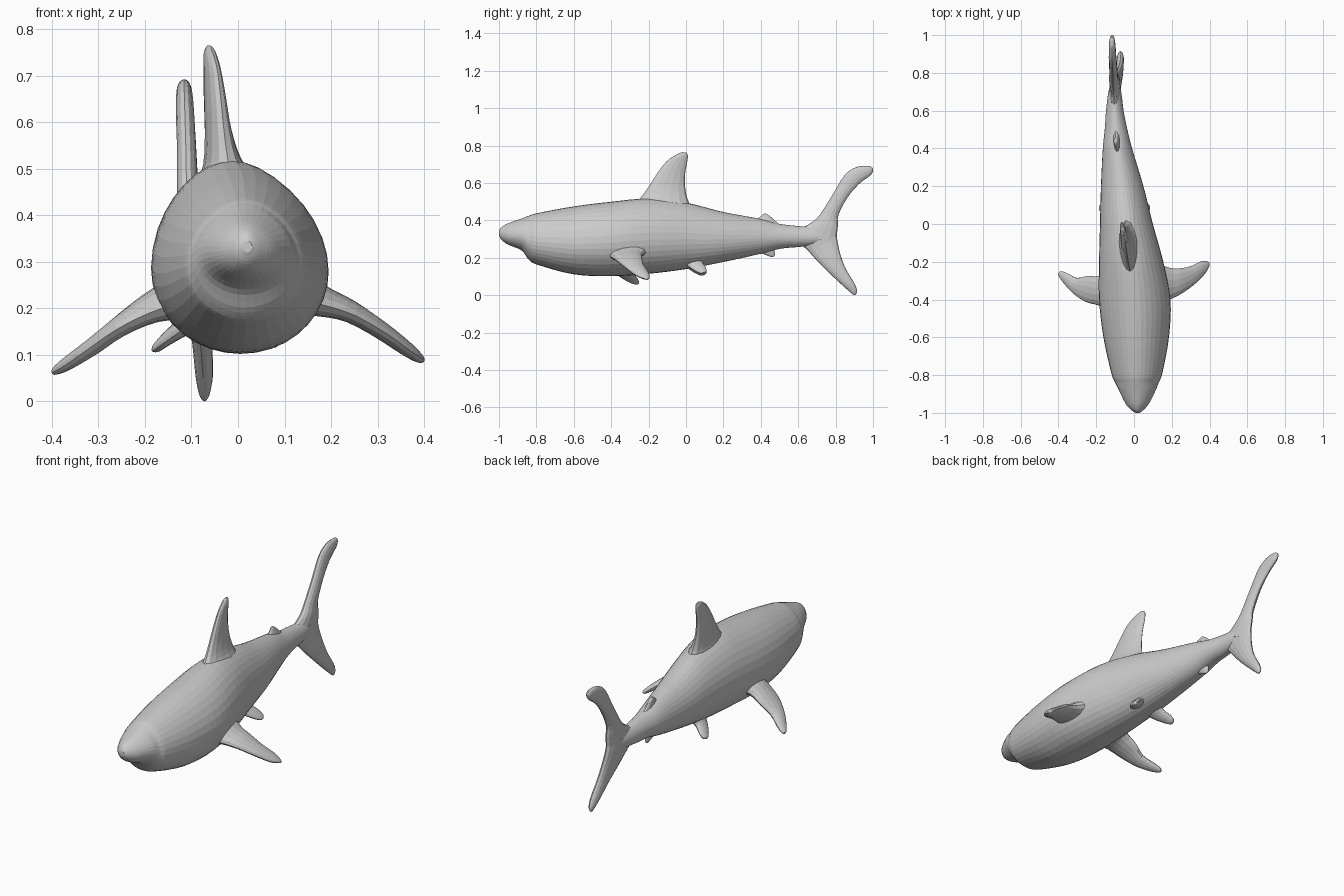
import bpy, bmesh, math
from mathutils import Vector


def catmull(rows, steps):
    """Smoothly interpolate rows of numbers."""
    out = []
    for i in range(len(rows) - 1):
        p0, p1, p2, p3 = (rows[max(i - 1, 0)], rows[i], rows[i + 1],
                          rows[min(i + 2, len(rows) - 1)])
        for k in range(steps):
            t = k / steps
            out.append([0.5 * (2 * b + (c - a) * t + (2 * a - 5 * b + 4 * c - d) * t * t
                               + (3 * b - a - 3 * c + d) * t ** 3)
                        for a, b, c, d in zip(p0, p1, p2, p3)])
    out.append(list(rows[-1]))
    return out


def loft(name, rings):
    bm = bmesh.new()
    vs = [[bm.verts.new(p) for p in ring] for ring in rings]
    n = len(vs[0])
    for a, b in zip(vs, vs[1:]):
        for i in range(n):
            j = (i + 1) % n
            bm.faces.new((a[i], a[j], b[j], b[i]))
    bm.faces.new(vs[0])
    bm.faces.new(vs[-1])
    bmesh.ops.recalc_face_normals(bm, faces=bm.faces)
    mesh = bpy.data.meshes.new(name)
    bm.to_mesh(mesh)
    bm.free()
    ob = bpy.data.objects.new(name, mesh)
    bpy.context.collection.objects.link(ob)
    return ob


def fin(name, sections, steps=3, sides=14):
    """Each section: leading point, trailing point, half thickness."""
    mid = lambda s: (Vector(s[0:3]) + Vector(s[3:6])) / 2
    span = mid(sections[-1]) - mid(sections[0])
    rings = []
    for s in catmull(sections, steps):
        chord = (Vector(s[0:3]) - Vector(s[3:6])) / 2
        normal = chord.cross(span).normalized()
        rings.append([mid(s) + chord * math.cos(a) + normal * s[6] * math.sin(a)
                      for a in (2 * math.pi * i / sides for i in range(sides))])
    return loft(name, rings)


# Body: y, left x, right x, bottom z, top z
body = [
    (-1.00, 0.01, 0.03, 0.32, 0.345), (-0.985, -0.015, 0.05, 0.295, 0.365),
    (-0.95, -0.045, 0.08, 0.27, 0.385), (-0.88, -0.08, 0.115, 0.24, 0.41),
    (-0.84, -0.10, 0.13, 0.19, 0.425), (-0.79, -0.12, 0.15, 0.162, 0.44),
    (-0.60, -0.162, 0.185, 0.112, 0.475), (-0.40, -0.185, 0.193, 0.102, 0.50),
    (-0.20, -0.185, 0.155, 0.115, 0.517), (0.00, -0.18, 0.10, 0.14, 0.495),
    (0.20, -0.175, 0.05, 0.178, 0.445), (0.40, -0.165, -0.01, 0.222, 0.408),
    (0.50, -0.155, -0.035, 0.248, 0.382), (0.60, -0.148, -0.055, 0.258, 0.37),
    (0.70, -0.135, -0.068, 0.27, 0.36), (0.79, -0.11, -0.09, 0.30, 0.335)]
rings = []
for y, xl, xr, zb, zt in catmull(body, 4):
    zw = zb + 0.45 * (zt - zb)
    ring = []
    for i in range(36):
        a = 2 * math.pi * i / 36
        c, s = math.cos(a), math.sin(a)
        w = (xr - xl) / 2 * (1 - 0.13 * s * s if s > 0 else 1)
        ring.append(((xl + xr) / 2 + w * c, y, zw + s * ((zt - zw) if s > 0 else (zw - zb))))
    rings.append(ring)
loft("body", rings)

# Dorsal fin, leaning to one side
fin("dorsal_fin", [
    (-0.01, -0.31, 0.46, -0.035, 0.04, 0.45, 0.07),
    (-0.022, -0.245, 0.52, -0.045, 0.01, 0.51, 0.04),
    (-0.03, -0.20, 0.58, -0.055, -0.005, 0.58, 0.027),
    (-0.037, -0.155, 0.65, -0.062, -0.005, 0.65, 0.021),
    (-0.045, -0.105, 0.715, -0.066, 0.005, 0.705, 0.016),
    (-0.056, -0.05, 0.753, -0.066, 0.01, 0.745, 0.012),
    (-0.062, -0.02, 0.765, -0.065, 0.002, 0.763, 0.004)])

# Tail lobes
fin("upper_tail_lobe", [
    (-0.105, 0.58, 0.34, -0.095, 0.80, 0.27, 0.03),
    (-0.105, 0.665, 0.385, -0.10, 0.812, 0.37, 0.026),
    (-0.11, 0.715, 0.43, -0.105, 0.815, 0.43, 0.024),
    (-0.112, 0.785, 0.54, -0.108, 0.865, 0.525, 0.021),
    (-0.115, 0.85, 0.645, -0.113, 0.925, 0.595, 0.02),
    (-0.116, 0.91, 0.685, -0.115, 0.985, 0.64, 0.017),
    (-0.116, 0.96, 0.692, -0.116, 1.0, 0.665, 0.012),
    (-0.116, 0.985, 0.69, -0.116, 0.998, 0.68, 0.004)])
fin("lower_tail_lobe", [
    (-0.105, 0.58, 0.30, -0.10, 0.80, 0.36, 0.03),
    (-0.10, 0.645, 0.245, -0.095, 0.81, 0.29, 0.026),
    (-0.09, 0.70, 0.185, -0.085, 0.825, 0.22, 0.024),
    (-0.08, 0.77, 0.115, -0.075, 0.855, 0.14, 0.021),
    (-0.075, 0.84, 0.05, -0.07, 0.90, 0.065, 0.019),
    (-0.072, 0.885, 0.01, -0.072, 0.915, 0.025, 0.012),
    (-0.072, 0.90, 0.0, -0.072, 0.908, 0.004, 0.004)])

# Pectoral fins, slightly different because the body bends
fin("left_pectoral_fin", [
    (0.13, -0.43, 0.22, 0.12, -0.20, 0.24, 0.05),
    (0.19, -0.40, 0.205, 0.18, -0.23, 0.22, 0.033),
    (0.25, -0.37, 0.185, 0.235, -0.235, 0.20, 0.024),
    (0.32, -0.32, 0.145, 0.295, -0.225, 0.16, 0.02),
    (0.375, -0.265, 0.105, 0.35, -0.20, 0.12, 0.016),
    (0.398, -0.225, 0.09, 0.38, -0.195, 0.095, 0.01),
    (0.40, -0.208, 0.085, 0.395, -0.20, 0.087, 0.003)])
fin("right_pectoral_fin", [
    (-0.13, -0.45, 0.21, -0.12, -0.24, 0.23, 0.05),
    (-0.19, -0.43, 0.19, -0.185, -0.275, 0.21, 0.033),
    (-0.26, -0.41, 0.155, -0.245, -0.275, 0.17, 0.023),
    (-0.325, -0.365, 0.11, -0.30, -0.285, 0.125, 0.019),
    (-0.375, -0.31, 0.075, -0.355, -0.26, 0.09, 0.015),
    (-0.398, -0.275, 0.062, -0.385, -0.25, 0.07, 0.009),
    (-0.40, -0.262, 0.06, -0.396, -0.255, 0.062, 0.003)])

# Pelvic fins
for name, cx, side, drop in (("left_pelvic_fin", -0.04, 1, 0.01), ("right_pelvic_fin", -0.06, -1, 0)):
    fin(name, [
        (cx + side * 0.03, -0.02, 0.18, cx + side * 0.03, 0.10, 0.20, 0.035),
        (cx + side * 0.065, 0.005, 0.15 + drop, cx + side * 0.06, 0.09, 0.165 + drop, 0.02),
        (cx + side * 0.10, 0.04, 0.125 + drop, cx + side * 0.09, 0.105, 0.14 + drop, 0.014),
        (cx + side * 0.12, 0.07, 0.11 + drop, cx + side * 0.11, 0.11, 0.12 + drop, 0.01),
        (cx + side * 0.125, 0.085, 0.108 + drop, cx + side * 0.12, 0.10, 0.11 + drop, 0.003)])

# Small second dorsal and anal fins
fin("second_dorsal_fin", [
    (-0.085, 0.34, 0.39, -0.095, 0.52, 0.36, 0.022),
    (-0.09, 0.39, 0.415, -0.097, 0.475, 0.40, 0.013),
    (-0.095, 0.41, 0.432, -0.098, 0.45, 0.422, 0.008),
    (-0.096, 0.42, 0.437, -0.098, 0.432, 0.434, 0.003)])
fin("anal_fin", [
    (-0.085, 0.36, 0.245, -0.095, 0.48, 0.27, 0.022),
    (-0.09, 0.41, 0.222, -0.095, 0.474, 0.24, 0.013),
    (-0.092, 0.44, 0.21, -0.095, 0.476, 0.218, 0.008),
    (-0.093, 0.458, 0.204, -0.094, 0.468, 0.206, 0.003)])
